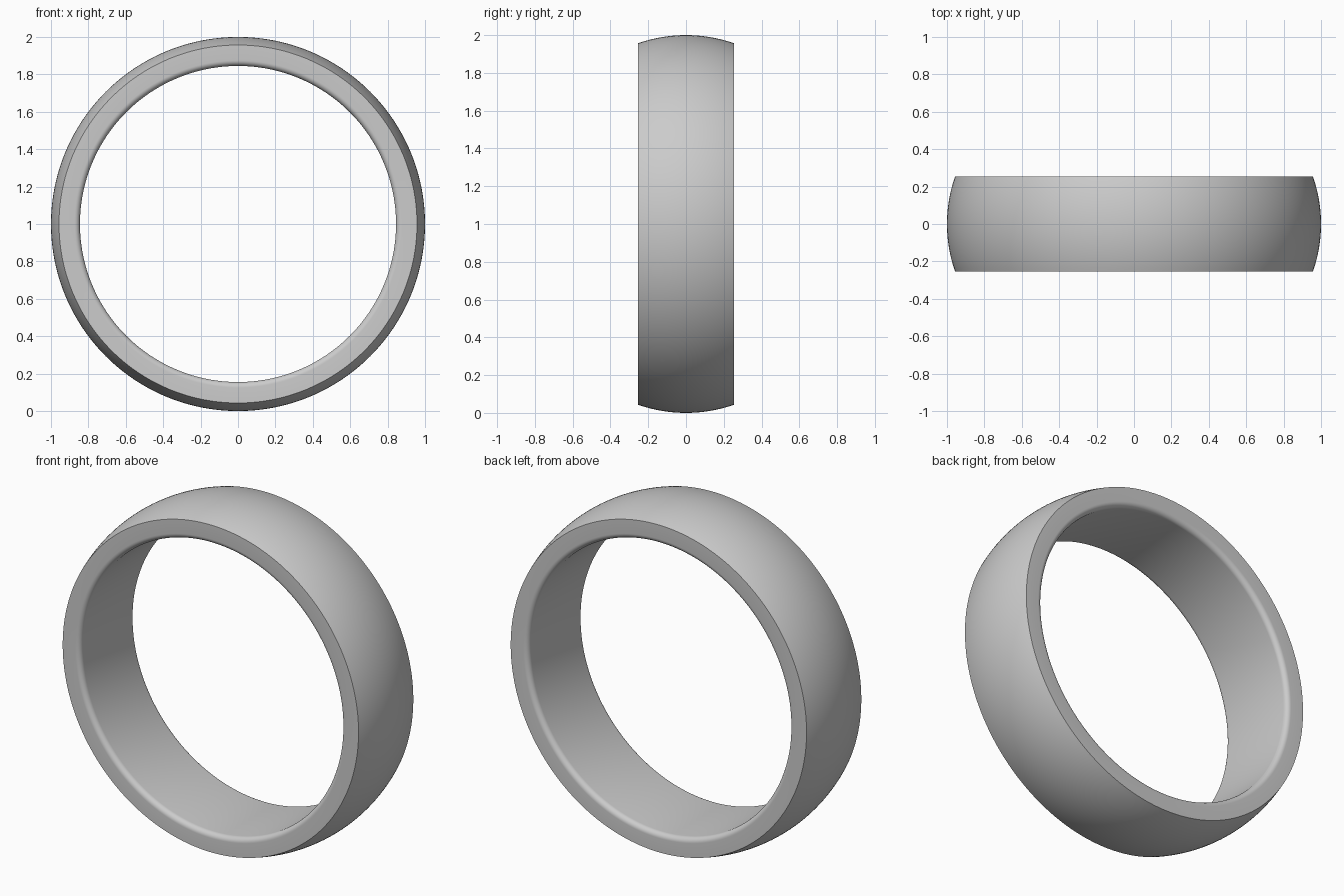
import bpy, bmesh
from math import sin, cos, asin, pi, radians
from mathutils import Vector

if "Cube" in bpy.data.objects:
    bpy.data.objects.remove(bpy.data.objects["Cube"])

HALF_W, R_OUT, R_EDGE, R_IN, FILLET = 0.253, 1.0, 0.957, 0.845, 0.03
STEPS = 192

# Cross-section: domed outside, flat sides, rounded inner edges
sag = R_OUT - R_EDGE
dome = (HALF_W ** 2 + sag ** 2) / (2 * sag)
half_angle = asin(HALF_W / dome)
profile = []
for i in range(25):
    a = half_angle * (i / 12 - 1)
    profile.append((R_OUT - dome + dome * cos(a), dome * sin(a)))
fillet = []
for i in range(9):
    a = i / 8 * pi / 2
    fillet.append((R_IN + FILLET - FILLET * sin(a), HALF_W - FILLET + FILLET * cos(a)))
profile += fillet + [(r, -y) for r, y in reversed(fillet)]

# Revolve the section around the y axis
bm = bmesh.new()
rings = []
for s in range(STEPS):
    t = 2 * pi * s / STEPS
    rings.append([bm.verts.new(Vector((r * cos(t), y, 1 + r * sin(t)))) for r, y in profile])
n = len(profile)
for s in range(STEPS):
    a, b = rings[s], rings[(s + 1) % STEPS]
    for i in range(n):
        j = (i + 1) % n
        bm.faces.new((a[i], a[j], b[j], b[i]))
bmesh.ops.recalc_face_normals(bm, faces=bm.faces)
mesh = bpy.data.meshes.new("ring_band")
bm.to_mesh(mesh)
bm.free()

ring = bpy.data.objects.new("ring_band", mesh)
bpy.context.collection.objects.link(ring)
bpy.context.view_layer.objects.active = ring
ring.select_set(True)
bpy.ops.object.shade_smooth_by_angle(angle=radians(30))
